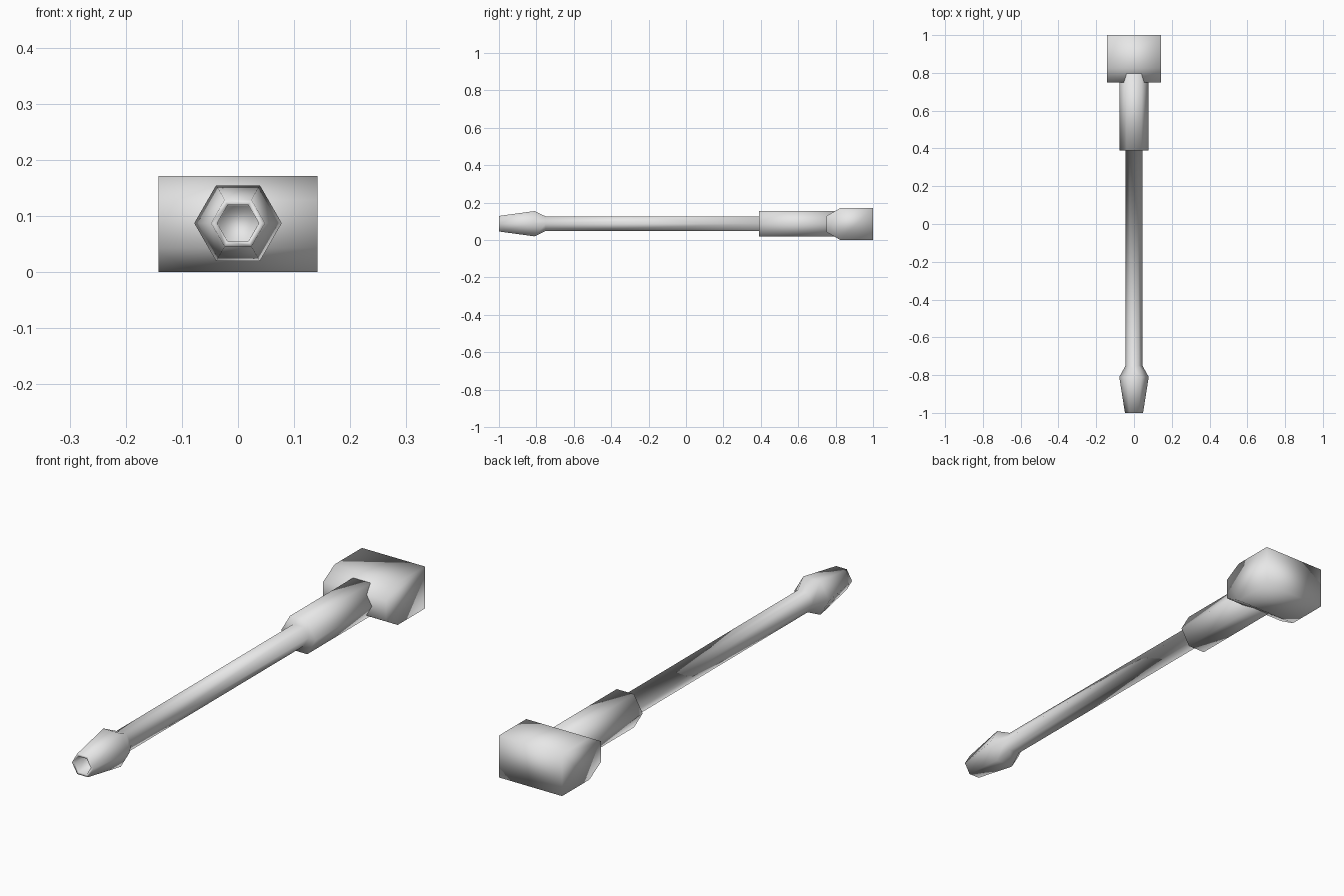
import bpy, bmesh
from math import cos, sin, pi

cube = bpy.data.objects.get("Cube")
if cube:
    bpy.data.objects.remove(cube)

SIDES = 6
AXIS_Z = 0.087

grey = bpy.data.materials.new("plain grey")
grey.use_nodes = True
grey.diffuse_color = (0.8, 0.8, 0.8, 1)
grey.node_tree.nodes["Principled BSDF"].inputs["Base Color"].default_value = (0.8, 0.8, 0.8, 1)


def loft(name, rings):
    """Skin a list of matching closed rings and cap both ends."""
    bm = bmesh.new()
    loops = [[bm.verts.new(p) for p in ring] for ring in rings]
    for a, b in zip(loops, loops[1:]):
        n = len(a)
        for i in range(n):
            j = (i + 1) % n
            bm.faces.new((a[i], a[j], b[j], b[i]))
    bm.faces.new(loops[0])
    bm.faces.new(loops[-1])
    bmesh.ops.recalc_face_normals(bm, faces=bm.faces)
    mesh = bpy.data.meshes.new(name)
    bm.to_mesh(mesh)
    bm.free()
    mesh.materials.append(grey)
    mesh.shade_smooth()
    obj = bpy.data.objects.new(name, mesh)
    bpy.context.collection.objects.link(obj)
    return obj


def hexagon(y, radius):
    angles = [2 * pi * i / SIDES for i in range(SIDES)]
    return [(radius * cos(a), y, AXIS_Z + radius * sin(a)) for a in angles]


# Hexagonal shaft: hollow tip, flared collar, slim rod and thick sleeve
shaft_profile = [(-0.93, 0.036), (-1.0, 0.037), (-1.0, 0.048), (-0.81, 0.078),
                 (-0.75, 0.045), (0.39, 0.045), (0.39, 0.078), (0.83, 0.078)]
loft("shaft", [hexagon(y, r) for y, r in shaft_profile])

# Crosswise head with its front edges chamfered
head_profile = [(1.0, 0.0), (0.825, 0.0), (0.75, 0.043),
                (0.75, 0.128), (0.825, 0.171), (1.0, 0.171)]
loft("head", [[(x, y, z) for y, z in head_profile] for x in (-0.142, 0.142)])
